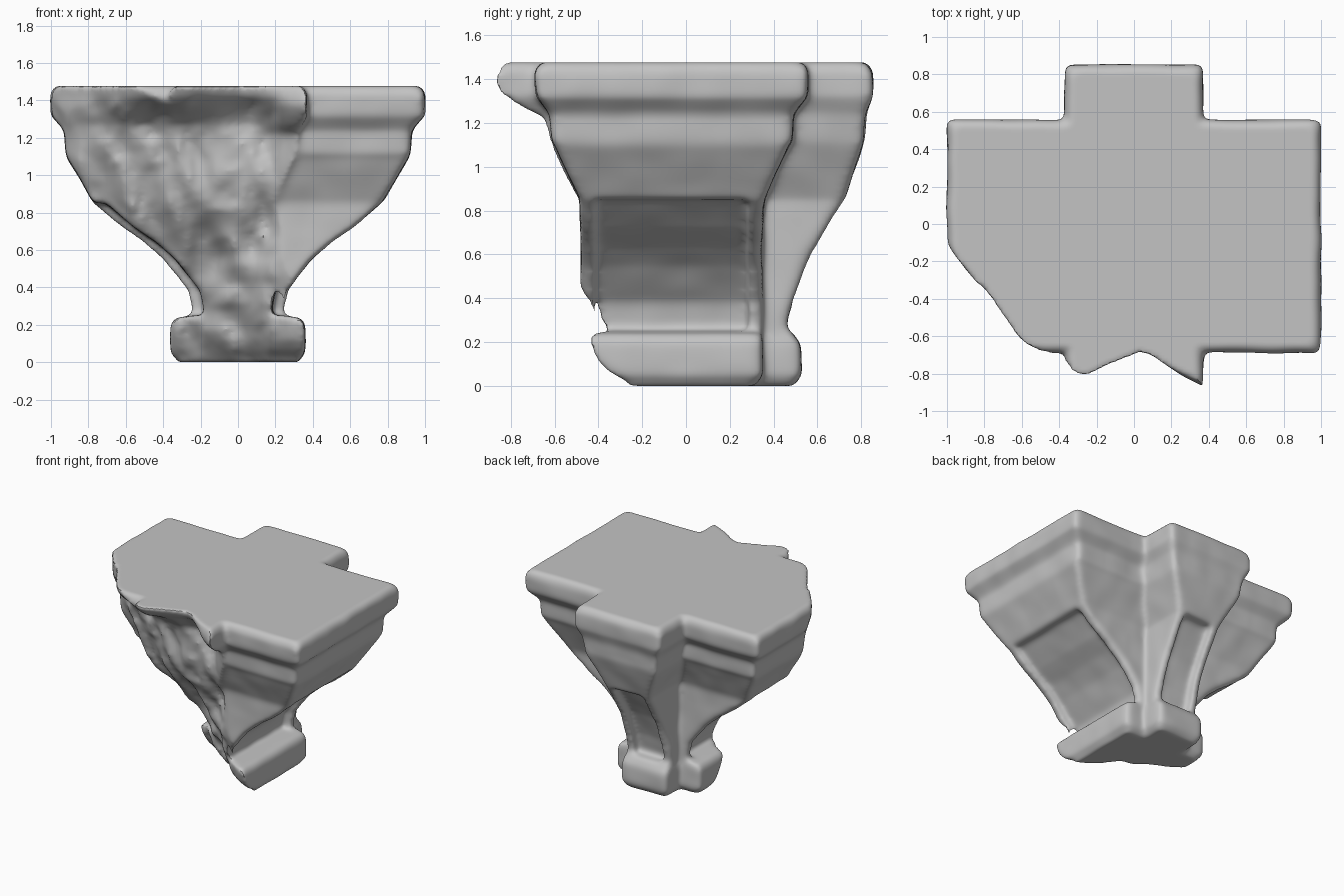
import bpy, bmesh, math
from mathutils import Vector, noise

MID = -0.065  # y of the symmetry plane of the intact block

if "Cube" in bpy.data.objects:
    bpy.data.objects.remove(bpy.data.objects["Cube"], do_unlink=True)

stone = bpy.data.materials.new("grey stone")
stone.use_nodes = True
GREY = (0.55, 0.55, 0.55, 1)
stone.diffuse_color = GREY
stone.node_tree.nodes["Principled BSDF"].inputs["Base Color"].default_value = GREY


def finish(name, bm):
    bmesh.ops.recalc_face_normals(bm, faces=bm.faces)
    mesh = bpy.data.meshes.new(name)
    bm.to_mesh(mesh)
    bm.free()
    ob = bpy.data.objects.new(name, mesh)
    bpy.context.collection.objects.link(ob)
    mesh.materials.append(stone)
    return ob


def loft(name, rings):
    """Skin a stack of equal-length point rings and cap both ends."""
    bm = bmesh.new()
    loops = [[bm.verts.new(p) for p in ring] for ring in rings]
    for a, b in zip(loops, loops[1:]):
        for i in range(len(a)):
            j = (i + 1) % len(a)
            bm.faces.new((a[i], a[j], b[j], b[i]))
    bm.faces.new(loops[0])
    bm.faces.new(loops[-1])
    return finish(name, bm)


def block_ring(w, y0, y1, z, c=.022):
    """Rectangle with clipped corners."""
    y0, y1 = min(y0, y1), max(y0, y1)
    return [(-w + c, y0, z), (w - c, y0, z), (w, y0 + c, z), (w, y1 - c, z),
            (w - c, y1, z), (-w + c, y1, z), (-w, y1 - c, z), (-w, y0 + c, z)]


def apply_mods(ob):
    dg = bpy.context.evaluated_depsgraph_get()
    ob.data = bpy.data.meshes.new_from_object(ob.evaluated_get(dg))
    ob.modifiers.clear()


def combine(ob, other, op):
    m = ob.modifiers.new("join", "BOOLEAN")
    m.operation, m.object, m.solver = op, other, "EXACT"
    apply_mods(ob)
    bpy.data.objects.remove(other, do_unlink=True)


def lerp_table(table, t):
    """Piecewise linear lookup in a list of (key, value)."""
    if t <= table[0][0]:
        return table[0][1]
    for (a, u), (b, v) in zip(table, table[1:]):
        if t <= b:
            return u + (v - u) * (t - a) / (b - a)
    return table[-1][1]


# Wide wings: height, half width, half depth
wing = [(0, .32, .38), (.05, .36, .415), (.2, .36, .415), (.237, .335, .41), (.25, .24, .415),
        (.38, .265, .415), (.55, .4, .415), (.64, .5, .415), (.72, .62, .415), (.85, .77, .42),
        (1.09, .91, .53), (1.12, .92, .55), (1.24, .93, .555), (1.32, 1.0, .62),
        (1.43, 1.0, .625), (1.465, .985, .61), (1.48, .955, .58)]
body = loft("stone_bracket", [block_ring(w, MID - d, MID + d, z) for z, w, d in wing])

# Narrow arms, back and front: height, half width, reach
arm = [(0, .17, .555), (.05, .2, .59), (.19, .2, .59), (.235, .19, .56), (.27, .19, .53),
       (.4, .19, .555), (.6, .19, .635), (.85, .19, .785), (1.09, .3, .87), (1.12, .31, .88),
       (1.24, .33, .885), (1.32, .37, .917), (1.43, .37, .917), (1.465, .355, .9), (1.48, .325, .87)]
for side in (1, -1):
    rings = [block_ring(w, MID, MID + side * r, z) for z, w, r in arm]
    combine(body, loft("arm", rings), "UNION")

# Sunk curved panels on the ends of wings and arms
DEPTH = 0.065


def panel(profile, half, place):
    curve = [(z, r - DEPTH) for z, r in profile if .25 <= z <= .85]
    outline = curve + [(.85, 1.2), (.25, 1.2)]
    return loft("panel_cutter", [[place(r, s * half, z) for z, r in outline] for s in (-1, 1)])


wing_curve = [(z, w) for z, w, d in wing]
arm_curve = [(.25, .535)] + [(z, r) for z, w, r in arm]
for side in (1, -1):
    combine(body, panel(wing_curve, .35, lambda r, s, z: (side * r, MID + s, z)), "DIFFERENCE")
combine(body, panel(arm_curve, .125, lambda r, s, z: (s, MID + r, z)), "DIFFERENCE")

# Broken front: depth of the fracture by height (rows) and by x (columns)
cols = (-1.05, -.75, -.6, -.28, .05, .25, .36)
rows = [(0, (.33, .3, .28, .18, -.03, -.2, -.26)),
        (.1, (.25, .22, .2, .1, -.18, -.36, -.41)),
        (.22, (.18, .14, .12, .04, -.24, -.4, -.44)),
        (.32, (.12, .08, .06, -.02, -.27, -.42, -.45)),
        (.45, (.07, .04, .0, -.11, -.31, -.47, -.52)),
        (.8, (.02, -.15, -.24, -.37, -.43, -.51, -.56)),
        (1.0, (0, -.22, -.31, -.44, -.48, -.57, -.63)),
        (1.22, (-.03, -.29, -.39, -.46, -.51, -.62, -.67)),
        (1.28, (-.03, -.31, -.43, -.48, -.53, -.72, -.78)),
        (1.35, (-.04, -.35, -.52, -.6, -.59, -.78, -.86)),
        (1.4, (-.05, -.39, -.6, -.76, -.66, -.81, -.87)),
        (1.48, (-.06, -.41, -.64, -.82, -.69, -.79, -.85))]


def fracture(x, z):
    line = [(h, lerp_table(list(zip(cols, ys)), x)) for h, ys in rows]
    # creased noise reads as chipped facets
    crease = abs(noise.noise(Vector((x * 3.5, z * 2.5 + x * 2, 3)))) * .16 - .04
    chips = abs(noise.noise(Vector((x * 8 + z * 3, z * 6, 7)))) * .07 - .015
    return lerp_table(line, z) + (crease + chips) * (.25 if z > 1.37 or x > .18 else .9)


rings = []
for k in range(34):
    z = -.08 + k * .05
    xs = [-1.1 + i * .049 for i in range(31)]
    front = [(x, fracture(x, z), z) for x in xs]
    rings.append(front + [(xs[-1], -1.5, z), (xs[0], -1.5, z)])
combine(body, loft("fracture_cutter", rings), "DIFFERENCE")

# Worn, rounded edges
m = body.modifiers.new("remesh", "REMESH")
m.mode, m.voxel_size = "VOXEL", .016
m = body.modifiers.new("wear", "SMOOTH")
m.factor, m.iterations = .5, 12
apply_mods(body)

# Chipped outline, keeping the top and foot flat
for v in body.data.vertices:
    n = noise.noise_vector(v.co * 6) * .007
    v.co += Vector((n.x, n.y, 0))
    v.co.z = min(max(v.co.z, 0), 1.477)

if not body.data.materials:
    body.data.materials.append(stone)
bpy.ops.object.select_all(action="DESELECT")
body.select_set(True)
bpy.context.view_layer.objects.active = body
bpy.ops.object.shade_smooth_by_angle(angle=math.radians(40))
